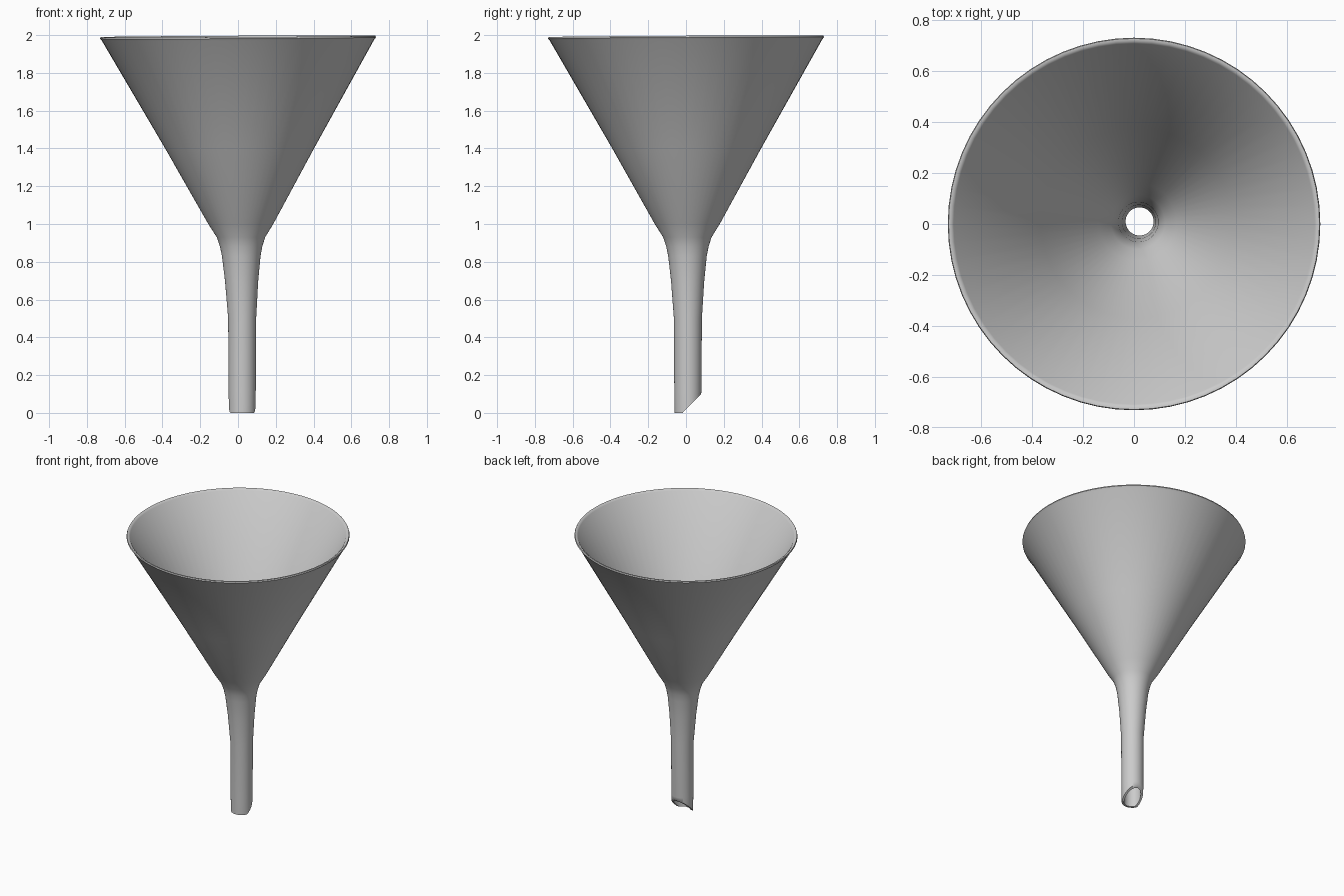
import bpy, bmesh
from math import cos, sin, tau, radians

cube = bpy.data.objects.get("Cube")
if cube:
    bpy.data.objects.remove(cube)

SEGMENTS = 64

# One plain grey for the whole funnel
grey = bpy.data.materials.new("plain grey")
grey.use_nodes = True
colour = (0.6, 0.6, 0.6, 1)
grey.diffuse_color = colour
grey.node_tree.nodes["Principled BSDF"].inputs["Base Color"].default_value = colour

# Closed wall profile (radius, height): up the outside, over the lip, down the inside
profile = [
    (0.070, 0.0), (0.072, 0.12), (0.074, 0.5), (0.088, 0.7), (0.102, 0.83),
    (0.112, 0.88), (0.128, 0.93), (0.172, 1.0), (0.394, 1.4), (0.722, 1.975),
    (0.731, 1.985), (0.728, 1.993), (0.718, 1.993), (0.708, 1.984),
    (0.374, 1.4), (0.152, 1.0), (0.106, 0.93), (0.088, 0.88), (0.078, 0.83),
    (0.066, 0.7), (0.055, 0.5), (0.055, 0.12), (0.055, 0.0),
]


def point(radius, height, angle):
    """Place a wall point on the slightly leaning axis, with a slanted tip."""
    lean = min(1, max(0, (2 - height) / 1.5))
    x = radius * cos(angle) + 0.022 * lean
    y = radius * sin(angle) + 0.01 * lean
    if height < 0.1:
        z = max(0, (y + 0.02) * 0.98)
    elif height < 0.2:
        z = height
    else:
        z = height + 0.005 * (x + y) * max(0, height - 1)
    return x, y, z


# Spin the profile into a hollow shell
bm = bmesh.new()
rings = [[bm.verts.new(point(r, h, tau * i / SEGMENTS)) for i in range(SEGMENTS)]
         for r, h in profile]
for ring, following in zip(rings, rings[1:] + rings[:1]):
    for i in range(SEGMENTS):
        j = (i + 1) % SEGMENTS
        bm.faces.new((ring[i], ring[j], following[j], following[i]))
bmesh.ops.recalc_face_normals(bm, faces=bm.faces)

mesh = bpy.data.meshes.new("funnel")
bm.to_mesh(mesh)
bm.free()
mesh.materials.append(grey)
funnel = bpy.data.objects.new("funnel", mesh)
bpy.context.collection.objects.link(funnel)

# Smooth walls with a crisp edge around the cut tip
bpy.ops.object.select_all(action="DESELECT")
funnel.select_set(True)
bpy.context.view_layer.objects.active = funnel
bpy.ops.object.shade_smooth_by_angle(angle=radians(50))
